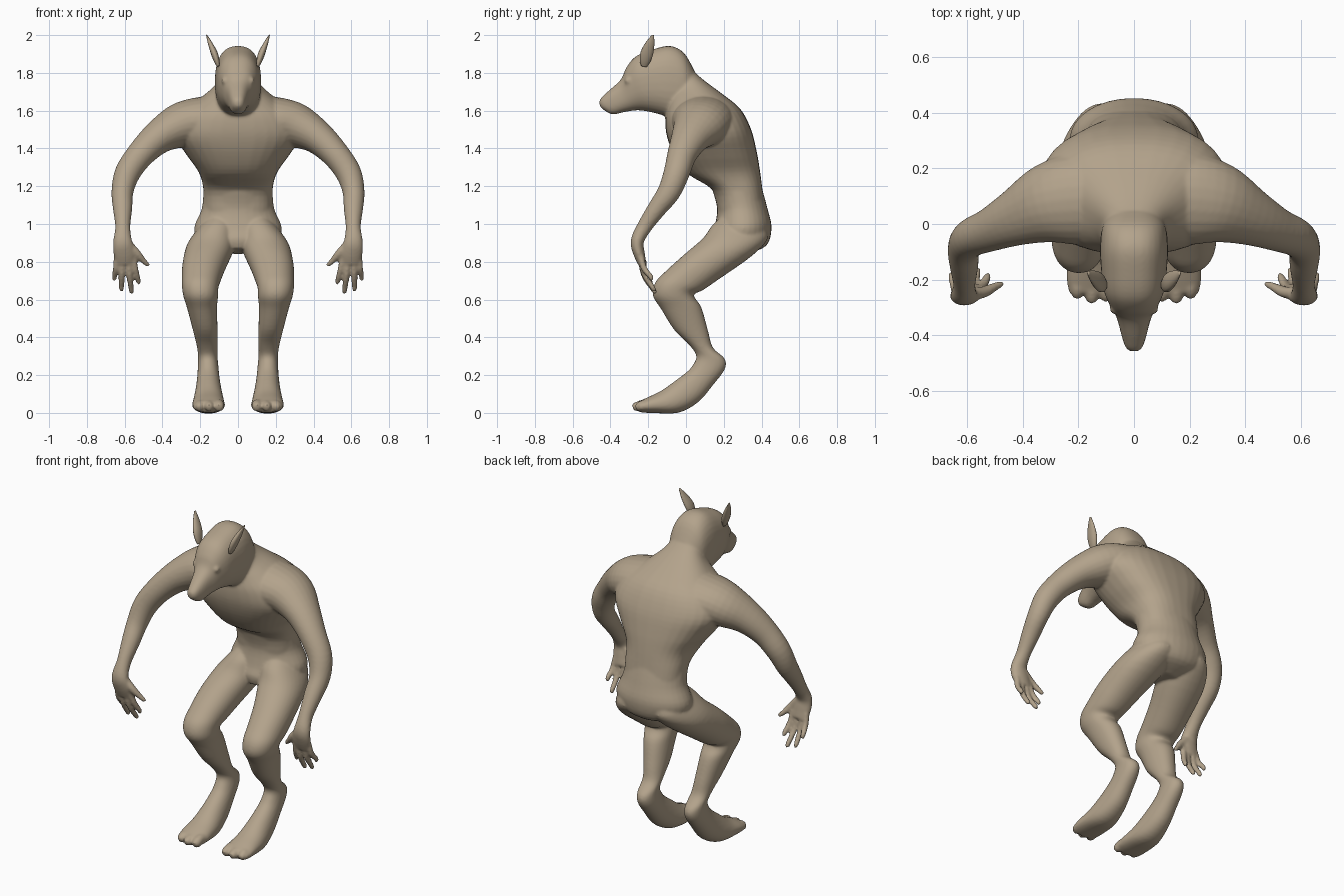
import bpy, bmesh, math
from mathutils import Vector, Matrix

hide = bpy.data.materials.new("brown_hide")
hide.diffuse_color = (0.45, 0.365, 0.26, 1)

def smooth_rows(rows, n=4):
    """Catmull-Rom interpolation through rows of numbers."""
    out = []
    for i in range(len(rows) - 1):
        a, b, c, d = rows[max(i - 1, 0)], rows[i], rows[i + 1], rows[min(i + 2, len(rows) - 1)]
        for k in range(n):
            t = k / n
            out.append([0.5 * (2 * q + (r - p) * t + (2 * p - 5 * q + 4 * r - s) * t * t
                               + (3 * q - p - 3 * r + s) * t ** 3) for p, q, r, s in zip(a, b, c, d)])
    return out + [list(rows[-1])]

def loft(bm, rings, side=1, power=2.0, seg=24):
    """Closed skin through (centre, u, v) elliptical rings."""
    loops = []
    for c, u, v in rings:
        loop = []
        for k in range(seg):
            a = 2 * math.pi * k / seg
            ca, sa = math.cos(a), math.sin(a)
            p = c + u * math.copysign(abs(ca) ** (2 / power), ca) + v * math.copysign(abs(sa) ** (2 / power), sa)
            loop.append(bm.verts.new((p.x * side, p.y, p.z)))
        loops.append(loop)
    faces = [bm.faces.new(loops[0]), bm.faces.new(loops[-1])]
    for a, b in zip(loops, loops[1:]):
        for k in range(seg):
            j = (k + 1) % seg
            faces.append(bm.faces.new((a[k], a[j], b[j], b[k])))
    bmesh.ops.recalc_face_normals(bm, faces=faces)

def profile(bm, rows, side=1, power=2.0):
    """Rows: front y, z, back y, z of the side outline, then centre x and half width."""
    rings = []
    for yf, zf, yb, zb, x, w in smooth_rows(rows):
        rings.append((Vector((x, (yf + yb) / 2, (zf + zb) / 2)), Vector((w, 0, 0)),
                      Vector((0, (yf - yb) / 2, (zf - zb) / 2))))
    loft(bm, rings, side, power, seg=32)

def tube(bm, rows, side=1, seg=14):
    """Rows: x, y, z, half size across, half size in depth."""
    rows = smooth_rows(rows)
    rings = []
    for i, r in enumerate(rows):
        t = (Vector(rows[min(i + 1, len(rows) - 1)][:3]) - Vector(rows[max(i - 1, 0)][:3])).normalized()
        u = t.cross(Vector((0, 1, 0))).normalized()
        v = u.cross(t).normalized()
        rings.append((Vector(r[:3]), u * r[3], v * r[4]))
    loft(bm, rings, side, seg=seg)

def make(name, bm):
    me = bpy.data.meshes.new(name)
    bm.to_mesh(me)
    bm.free()
    me.shade_smooth()
    me.materials.append(hide)
    ob = bpy.data.objects.new(name, me)
    bpy.context.scene.collection.objects.link(ob)
    return ob

body = bmesh.new()

# rounded pelvis
profile(body, [(.14, .87, .32, .84, 0, .07), (.13, .92, .425, .885, 0, .2), (.15, .98, .453, .98, 0, .232),
               (.165, 1.08, .432, 1.08, 0, .192), (.14, 1.18, .405, 1.18, 0, .183)], power=2.05)
# hunched torso, waist to neck
profile(body, [(.17, 1.06, .42, 1.06, 0, .18), (.14, 1.18, .405, 1.18, 0, .183),
               (.01, 1.265, .392, 1.28, 0, .207), (-.06, 1.36, .375, 1.38, 0, .275),
               (-.10, 1.46, .345, 1.50, 0, .34), (-.11, 1.55, .287, 1.61, 0, .3),
               (-.10, 1.62, .19, 1.69, 0, .205), (-.09, 1.67, .09, 1.765, 0, .125),
               (-.09, 1.72, .03, 1.82, 0, .09)], power=2.45)

# head with muzzle, snout tip to nape
profile(body, [(-.46, 1.65, -.455, 1.622, 0, .014), (-.447, 1.67, -.437, 1.605, 0, .031),
               (-.41, 1.705, -.39, 1.58, 0, .045), (-.345, 1.765, -.33, 1.592, 0, .062),
               (-.315, 1.83, -.26, 1.602, 0, .087), (-.265, 1.888, -.20, 1.595, 0, .11),
               (-.18, 1.923, -.13, 1.578, 0, .119), (-.085, 1.943, -.08, 1.56, 0, .122),
               (-.01, 1.905, 0, 1.56, 0, .113), (.045, 1.81, .06, 1.56, 0, .08)], power=2.4)

for s, tag in ((1, "left"), (-1, "right")):
    # leg: hip, thigh, knee, shin, hock, foot
    profile(body, [(.2, 1.05, .39, 1.02, .10, .06), (.14, .995, .435, .93, .112, .108),
                   (.09, .925, .35, .832, .145, .128), (0, .847, .17, .705, .18, .115),
                   (-.10, .757, .09, .65, .195, .103), (-.162, .692, .045, .63, .2, .096),
                   (-.175, .62, .05, .605, .197, .091), (-.132, .55, .083, .555, .19, .079),
                   (-.063, .44, .118, .43, .173, .065), (.017, .36, .143, .345, .163, .055),
                   (.055, .30, .205, .287, .16, .052), (.032, .247, .205, .23, .158, .055),
                   (0, .213, .143, .147, .157, .06), (-.06, .168, .065, .057, .156, .07),
                   (-.13, .118, -.04, .001, .156, .082), (-.20, .084, -.17, -.001, .156, .087),
                   (-.25, .06, -.245, .003, .156, .079)], s, power=2.15)
    # toes
    for x, y, r in ((.1, -.268, .027), (.152, -.275, .025), (.203, -.26, .024)):
        tube(body, [(x, -.18, .045, r, r), (x, -.225, .042, r, r * 1.1),
                    (x, y + .012, .033, r, r), (x, y - .006, .026, r * .6, r * .7)], s)
    # arm: shoulder, elbow, wrist, palm
    tube(body, [(.11, .09, 1.555, .125, .15), (.21, .09, 1.545, .125, .165), (.31, .072, 1.52, .118, .145),
                (.42, .025, 1.46, .09, .105), (.515, -.02, 1.37, .074, .079), (.585, -.05, 1.27, .068, .069),
                (.612, -.09, 1.17, .058, .061), (.611, -.155, 1.08, .051, .05),
                (.61, -.22, .985, .04, .04), (.611, -.258, .91, .05, .035),
                (.602, -.25, .85, .058, .031), (.597, -.232, .79, .05, .023)], s, seg=24)
    # fingers and thumb
    for x0, x1, y1, z1 in ((.557, .528, -.185, .68), (.583, .565, -.165, .63),
                           (.612, .617, -.17, .643), (.639, .654, -.18, .70)):
        tube(body, [(x0, -.24, .83, .018, .018), ((x0 + x1) / 2, -.222, (.83 + z1) / 2, .0165, .0165),
                    (x1, y1 - .006, z1 + .02, .0145, .0145), (x1, y1, z1, .01, .01)], s)
    tube(body, [(.585, -.25, .90, .022, .022), (.54, -.245, .85, .022, .021),
                (.505, -.228, .81, .017, .017), (.472, -.213, .778, .011, .011)], s)
    # eyes under the brow
    bmesh.ops.create_uvsphere(body, u_segments=16, v_segments=10, radius=.021,
                              matrix=Matrix.Translation((.067 * s, -.305, 1.758)))

    # pointed ears
    ear = bmesh.new()
    tube(ear, [(.104, -.222, 1.835, .008, .016), (.113, -.217, 1.865, .015, .029),
               (.126, -.207, 1.905, .018, .034), (.147, -.19, 1.955, .012, .024),
               (.166, -.175, 2.0, .003, .006)], s)
    make(tag + "_ear", ear)

# fuse torso, head and limbs into one continuous skin
skin = make("body", body)
rm = skin.modifiers.new("fuse", 'REMESH')
rm.mode = 'VOXEL'
rm.voxel_size = 0.007
rm.use_smooth_shade = True
sm = skin.modifiers.new("soften", 'SMOOTH')
sm.factor = 0.5
sm.iterations = 10
